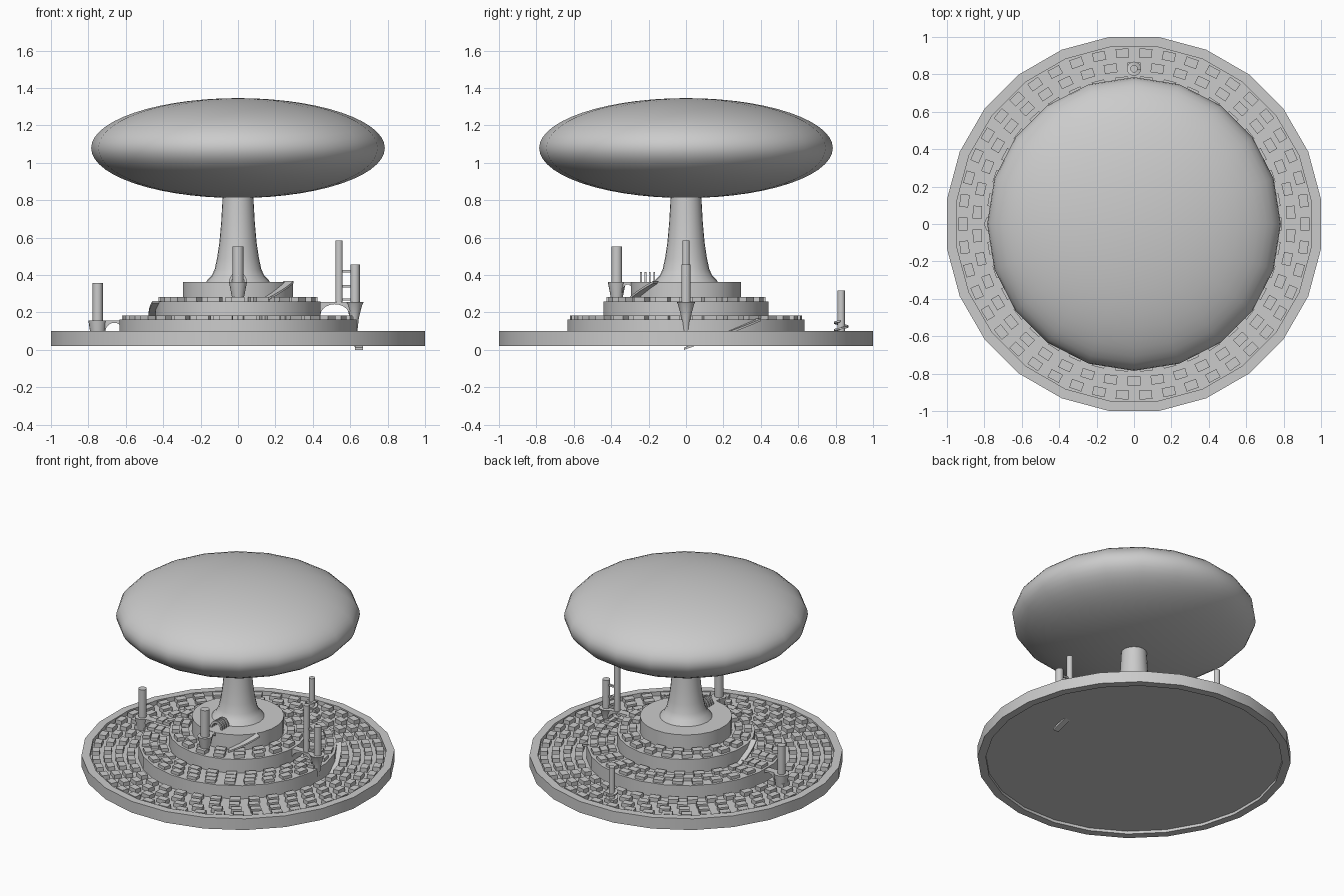
import bpy, bmesh
from math import pi, sin, cos, radians
from mathutils import Matrix

if "Cube" in bpy.data.objects:
    bpy.data.objects.remove(bpy.data.objects["Cube"])


def finish(name, bm, smooth=True):
    bmesh.ops.recalc_face_normals(bm, faces=bm.faces)
    me = bpy.data.meshes.new(name)
    bm.to_mesh(me)
    bm.free()
    ob = bpy.data.objects.new(name, me)
    bpy.context.collection.objects.link(ob)
    if smooth:
        bpy.ops.object.select_all(action='DESELECT')
        ob.select_set(True)
        bpy.context.view_layer.objects.active = ob
        bpy.ops.object.shade_smooth_by_angle(angle=radians(35))
    return ob


def lathe(name, profile, n=24, turn=0.0, at=(0, 0)):
    """Revolve (radius, z) points; radius 0 makes a pole."""
    bm = bmesh.new()
    rings = []
    for r, z in profile:
        if r == 0:
            rings.append([bm.verts.new((at[0], at[1], z))])
        else:
            rings.append([bm.verts.new((at[0] + r * cos(2 * pi * i / n + turn),
                                        at[1] + r * sin(2 * pi * i / n + turn), z)) for i in range(n)])
    for a, b in zip(rings, rings[1:]):
        for i in range(n):
            j = (i + 1) % n
            f = [a[i % len(a)], a[j % len(a)], b[j % len(b)], b[i % len(b)]]
            bm.faces.new(list(dict.fromkeys(f)))
    return finish(name, bm)


def post(name, x, y, r, z0, z1, n=16, r0=None):
    return lathe(name, [(0, z0), (r0 or r, z0), (r, z1), (0, z1)], n, 0, (x, y))


def ramp(name, r0, r1, a0, a1, z0, z1, thick=0.012, steps=16, at=(0, 0)):
    """Helical strip climbing counter-clockwise."""
    bm = bmesh.new()
    prev = None
    for i in range(steps + 1):
        t = i / steps
        a, z = radians(a0 + (a1 - a0) * t), z0 + (z1 - z0) * t
        cur = [bm.verts.new((at[0] + r * cos(a), at[1] + r * sin(a), z + h))
               for r, h in ((r0, 0), (r1, 0), (r1, thick), (r0, thick))]
        if prev:
            for k in range(4):
                bm.faces.new((prev[k], prev[(k + 1) % 4], cur[(k + 1) % 4], cur[k]))
        else:
            bm.faces.new(cur)
        prev = cur
    bm.faces.new(prev)
    return finish(name, bm)


def bridge(name, r0, r1, top, drop, width, angle):
    """Radial slab with an arched underside."""
    bm = bmesh.new()
    mid, half = (r0 + r1) / 2, (r1 - r0) / 2
    pts = [(r0, top), (r1, top)]
    pts += [(mid + half * 0.88 * cos(pi * i / 10), top - drop + (drop - 0.012) * sin(pi * i / 10)) for i in range(11)]
    face = bm.faces.new([bm.verts.new((x, -width / 2, z)) for x, z in pts])
    ext = bmesh.ops.extrude_face_region(bm, geom=[face])
    bmesh.ops.translate(bm, vec=(0, width, 0), verts=[v for v in ext['geom'] if isinstance(v, bmesh.types.BMVert)])
    bmesh.ops.rotate(bm, matrix=Matrix.Rotation(radians(angle), 3, 'Z'), verts=bm.verts)
    return finish(name, bm)


def houses(name, radii, z0, z1):
    """Staggered rings of small blocks."""
    bm = bmesh.new()
    for k, r in enumerate(radii):
        n = round(2 * pi * r / 0.125)
        for i in range(n):
            a = 2 * pi * (i + 0.5 * (k % 2)) / n
            m = (Matrix.Rotation(a, 4, 'Z') @ Matrix.Translation((r, 0, (z0 + z1) / 2))
                 @ Matrix.Diagonal((0.048, 0.068, z1 - z0, 1)))
            bmesh.ops.create_cube(bm, size=1, matrix=m)
    return finish(name, bm, False)


# Round base with raised rim, hollow below
T = radians(7.5)
R = 1 / cos(T)
lathe("base", [(0, 0.07), (0.955, 0.07), (0.955, 0.10), (R, 0.10), (R, 0.02),
               (0.955, 0.02), (0.955, 0.04), (0, 0.04)], 24, T)

# Stepped terraces
for name, r, z0, z1 in (("lower_terrace", 0.64, 0.05, 0.163),
                        ("middle_terrace", 0.445, 0.15, 0.258),
                        ("upper_terrace", 0.297, 0.24, 0.364)):
    lathe(name, [(0, z0), (r, z0), (r, z1), (0, z1)], 24, T)

# Rows of blocks on each level
houses("base_blocks", (0.915, 0.84, 0.765, 0.69), 0.065, 0.098)
houses("lower_blocks", (0.595, 0.54, 0.485), 0.155, 0.184)
houses("middle_blocks", (0.40, 0.342), 0.25, 0.283)

# Flared stem and flattened cap
lathe("stem", [(0.175, 0.355), (0.165, 0.372), (0.142, 0.395), (0.125, 0.43), (0.112, 0.49),
               (0.1, 0.57), (0.09, 0.68), (0.083, 0.80), (0.08, 0.9)], 24)
N = 28
lathe("cap", [(0, 0.812)] + [(0.785 * sin(pi * i / N), 1.079 - 0.267 * cos(pi * i / N)) for i in range(1, N)]
      + [(0, 1.346)], 20)

# Curved ramps between levels
ramp("lower_ramp", 0.625, 0.668, -1, 37, 0.0, 0.155)
ramp("middle_ramp", 0.43, 0.478, 170, 197, 0.145, 0.25)
ramp("upper_ramp", 0.285, 0.345, -66, -31, 0.255, 0.355)

# Left tower
post("left_tower", -0.75, 0, 0.027, 0.15, 0.357)
post("left_bracket", -0.75, 0, 0.05, 0.065, 0.157, 16, 0.036)
bridge("left_bridge", 0.61, 0.715, 0.157, 0.06, 0.05, 180)

# Right twin towers with ties and tapered support
post("tall_tower", 0.54, 0, 0.02, 0.25, 0.585)
post("short_tower", 0.626, 0, 0.025, 0.25, 0.457)
for z in (0.27, 0.34, 0.42):
    m = Matrix.Translation((0.58, 0, z)) @ Matrix.Diagonal((0.07, 0.016, 0.012, 1))
    bm = bmesh.new()
    bmesh.ops.create_cube(bm, size=1, matrix=m)
    finish("tower_tie", bm, False)
lathe("right_bracket", [(0, 0.06), (0.012, 0.06), (0.024, 0.17), (0.042, 0.24), (0.05, 0.256), (0, 0.256)],
      16, 0, (0.622, 0))
bridge("right_bridge", 0.43, 0.605, 0.256, 0.07, 0.05, 0)

# Front tower
post("front_tower", 0, -0.37, 0.029, 0.35, 0.552)
post("front_bracket", 0, -0.37, 0.048, 0.25, 0.362, 16, 0.026)
bridge("front_bridge", 0.28, 0.345, 0.362, 0.06, 0.06, -90)

# Back tower with spiral stair
post("back_tower", 0, 0.83, 0.02, 0.06, 0.317)
ramp("spiral_stair", 0.015, 0.038, 0, 720, 0.07, 0.15, 0.01, 40, (0, 0.83))

# Row of hoops before the stem
for y in (-0.24, -0.217, -0.194, -0.17):
    bm = bmesh.new()
    prev = None
    for i in range(13):
        a = pi * i / 12
        cur = [bm.verts.new((r * cos(a), y + d, 0.36 + 1.2 * r * sin(a)))
               for r, d in ((0.034, -0.005), (0.048, -0.005), (0.048, 0.005), (0.034, 0.005))]
        if prev:
            for k in range(4):
                bm.faces.new((prev[k], prev[(k + 1) % 4], cur[(k + 1) % 4], cur[k]))
        prev = cur
    finish("hoop", bm)
